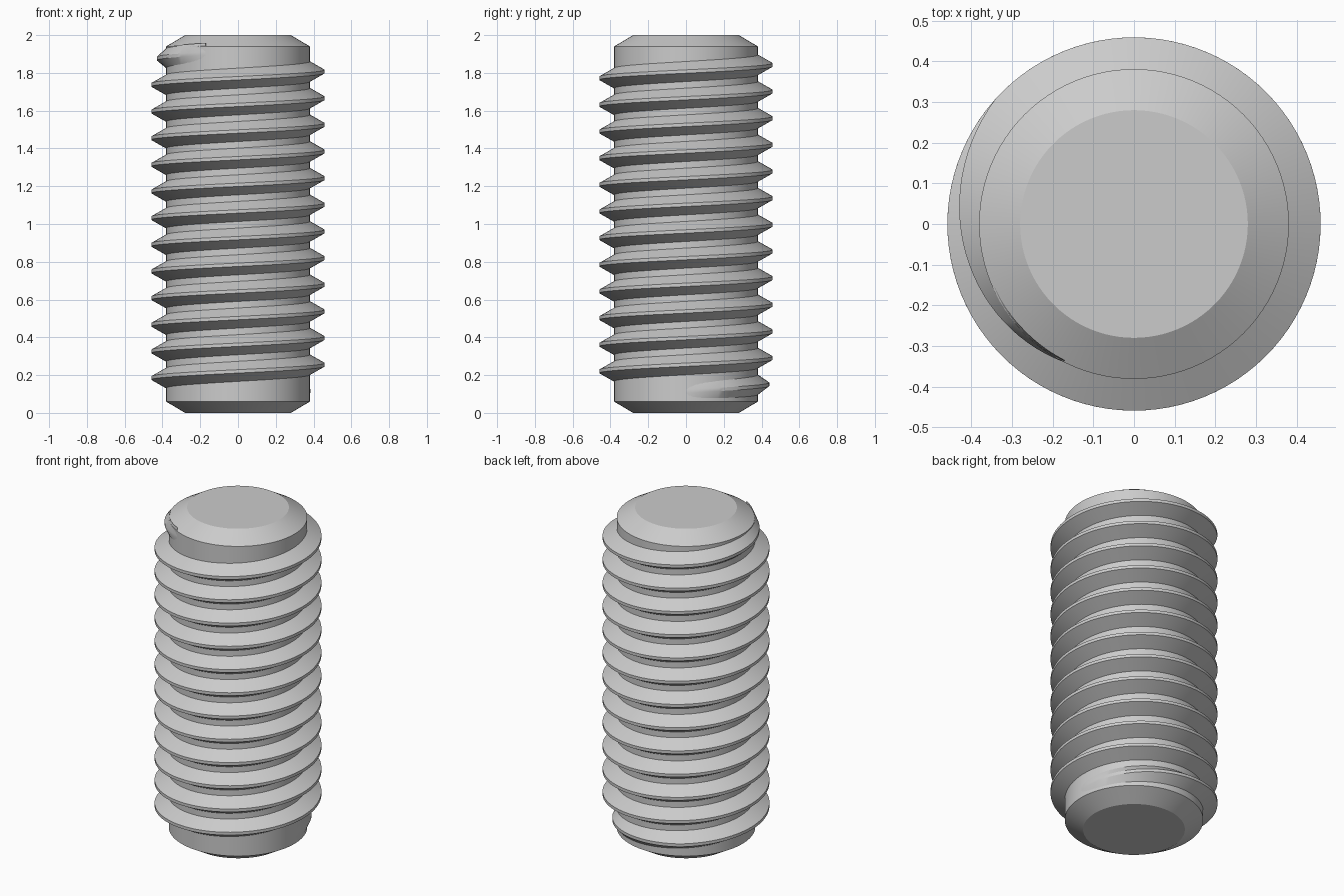
import bpy, bmesh, math
from mathutils import Matrix, Vector

cube = bpy.data.objects.get("Cube")
if cube:
    bpy.data.objects.remove(cube, do_unlink=True)

HEIGHT, CHAMFER = 2.0, 0.06
CORE_R, TIP_R, CREST_R = 0.381, 0.28, 0.459
PITCH = 0.1411
Z_AT_ZERO = 0.114            # crest height where the thread starts, on +x
STEPS = 96                   # segments per turn
END_ANGLE = 12 * 360 + 243   # run-out angle at the top, in degrees
FADE_IN, FADE_OUT = 120, 105

steel = bpy.data.materials.new("steel grey")
steel.use_nodes = True
steel.diffuse_color = (0.6, 0.6, 0.6, 1)
steel.node_tree.nodes["Principled BSDF"].inputs["Base Color"].default_value = (0.6, 0.6, 0.6, 1)


def finish(bm, name):
    """Turn a bmesh into a smooth-shaded object with sharp creases."""
    bmesh.ops.recalc_face_normals(bm, faces=bm.faces)
    mesh = bpy.data.meshes.new(name)
    bm.to_mesh(mesh)
    bm.free()
    mesh.materials.append(steel)
    obj = bpy.data.objects.new(name, mesh)
    bpy.context.collection.objects.link(obj)
    bpy.ops.object.select_all(action='DESELECT')
    obj.select_set(True)
    bpy.context.view_layer.objects.active = obj
    bpy.ops.object.shade_smooth_by_angle(angle=math.radians(25))
    return obj


# Chamfered core: stacked rings with flat ends
bm = bmesh.new()
rings = []
for r, z in ((TIP_R, 0), (CORE_R, CHAMFER), (CORE_R, HEIGHT - CHAMFER), (TIP_R, HEIGHT)):
    ring = bmesh.ops.create_circle(bm, segments=STEPS, radius=r,
                                   matrix=Matrix.Translation((0, 0, z)))["verts"]
    rings.append(ring)
for low, high in zip(rings, rings[1:]):
    for i in range(STEPS):
        j = (i + 1) % STEPS
        bm.faces.new((low[i], low[j], high[j], high[i]))
bm.faces.new(rings[0])
bm.faces.new(rings[-1])
finish(bm, "screw_core")

# Right-hand helical thread that fades into the core at both ends
bm = bmesh.new()
root_r, root_half, crest_half = CORE_R - 0.005, 0.056, 0.009
count = round(END_ANGLE / 360 * STEPS)
sections = []
for i in range(count + 1):
    deg = END_ANGLE * i / count
    fade = min(1, deg / FADE_IN, (END_ANGLE - deg) / FADE_OUT)
    crest = CORE_R + (CREST_R - CORE_R) * fade
    z = Z_AT_ZERO + PITCH * deg / 360
    a = math.radians(deg)
    out = Vector((math.cos(a), math.sin(a), 0))
    profile = ((root_r, -root_half), (crest, -crest_half),
               (crest, crest_half), (root_r, root_half))
    sections.append([bm.verts.new(out * r + Vector((0, 0, z + dz))) for r, dz in profile])
for a, b in zip(sections, sections[1:]):
    for k in range(4):
        n = (k + 1) % 4
        bm.faces.new((a[k], b[k], b[n], a[n]))
bm.faces.new(sections[0])
bm.faces.new(sections[-1])
finish(bm, "screw_thread")
